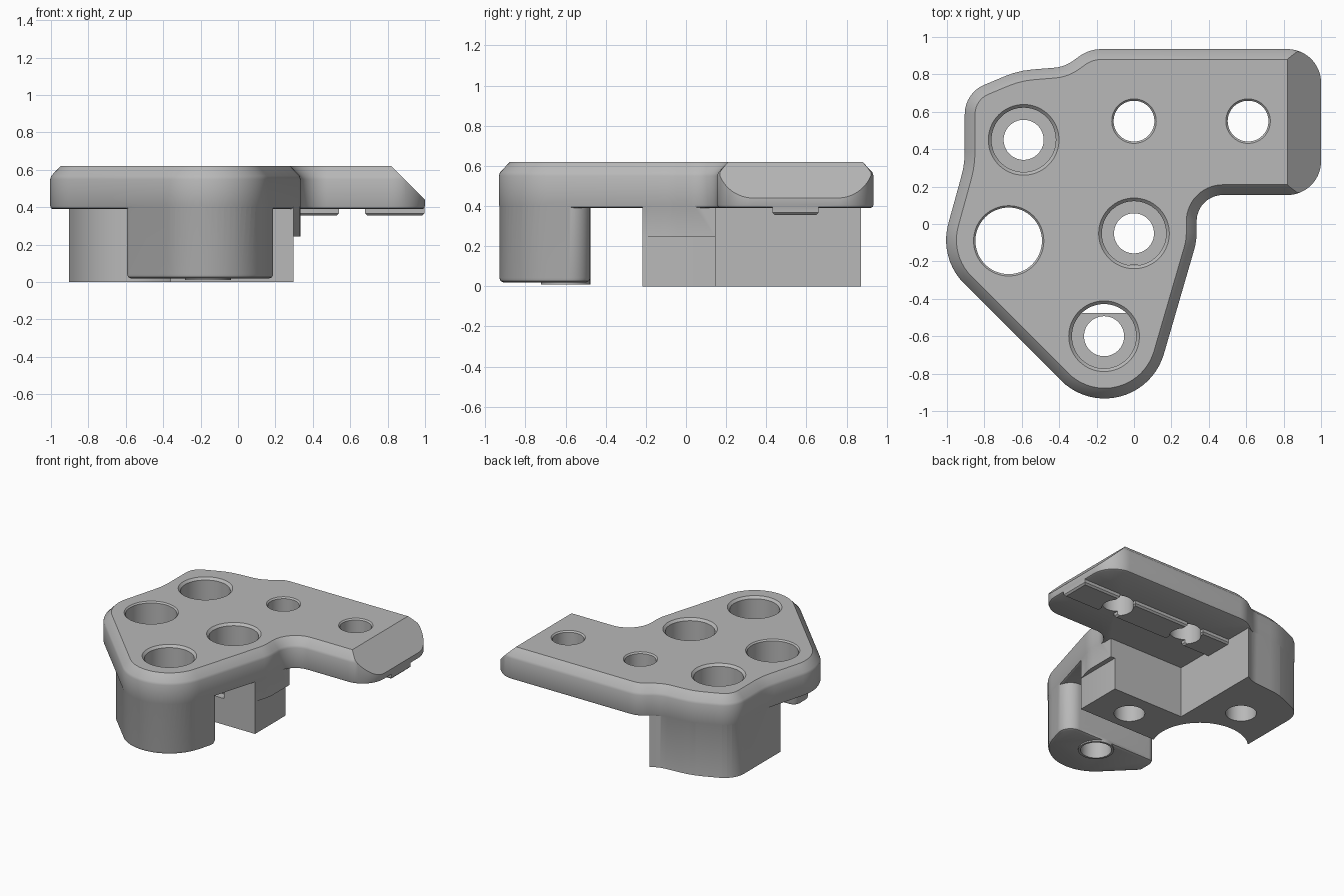
import bpy, bmesh, math
from mathutils import Vector

old = bpy.data.objects.get("Cube")
if old:
    bpy.data.objects.remove(old, do_unlink=True)

grey = bpy.data.materials.new("plain grey")
grey.use_nodes = True
grey.diffuse_color = (0.48, 0.48, 0.48, 1)
grey.node_tree.nodes["Principled BSDF"].inputs["Base Color"].default_value = (0.48, 0.48, 0.48, 1)


def rounded(corners):
    """Turn (x, y, radius) corners into a polygon with filleted corners."""
    pts = []
    n = len(corners)
    for i, (x, y, r) in enumerate(corners):
        p = Vector((x, y))
        a = (Vector(corners[i - 1][:2]) - p).normalized()
        b = (Vector(corners[(i + 1) % n][:2]) - p).normalized()
        if r == 0:
            pts.append(p)
            continue
        half = a.angle(b) / 2
        centre = p + (a + b).normalized() * (r / math.sin(half))
        start = p + a * (r / math.tan(half)) - centre
        end = p + b * (r / math.tan(half)) - centre
        turn = math.atan2(start.x * end.y - start.y * end.x, start.dot(end))
        steps = max(2, round(abs(turn) / math.radians(6)))
        for k in range(steps + 1):
            t = turn * k / steps
            c, s = math.cos(t), math.sin(t)
            pts.append(centre + Vector((c * start.x - s * start.y, s * start.x + c * start.y)))
    return pts


def inset(pts, d):
    """Move a counter-clockwise polygon inwards by d."""
    out = []
    for i, p in enumerate(pts):
        a = (p - pts[i - 1]).normalized()
        b = (pts[(i + 1) % len(pts)] - p).normalized()
        na, nb = Vector((-a.y, a.x)), Vector((-b.y, b.x))
        out.append(p + (na + nb) * (d / (1 + na.dot(nb))))
    return out


def skin(name, rings, cut=None):
    """Join rings of (points, z) into a closed solid, optionally sliced by a plane."""
    bm = bmesh.new()
    loops = [[bm.verts.new((p.x, p.y, z)) for p in pts] for pts, z in rings]
    for lo, hi in zip(loops, loops[1:]):
        for i in range(len(lo)):
            bm.faces.new((lo[i - 1], lo[i], hi[i], hi[i - 1]))
    bm.faces.new(loops[0][::-1])
    bm.faces.new(loops[-1])
    if cut:
        bmesh.ops.bisect_plane(bm, geom=bm.verts[:] + bm.edges[:] + bm.faces[:],
                               plane_co=cut[0], plane_no=cut[1], clear_outer=True)
        bmesh.ops.holes_fill(bm, edges=[e for e in bm.edges if e.is_boundary], sides=0)
    bmesh.ops.recalc_face_normals(bm, faces=bm.faces[:])
    mesh = bpy.data.meshes.new(name)
    bm.to_mesh(mesh)
    bm.free()
    mesh.materials.append(grey)
    obj = bpy.data.objects.new(name, mesh)
    bpy.context.collection.objects.link(obj)
    return obj


def loft(name, corners, levels, cut=None):
    pts = rounded(corners)
    return skin(name, [(inset(pts, d), z) for z, d in levels], cut)


def turned(name, x, y, profile):
    circle = [Vector((math.cos(t), math.sin(t))) for t in
              (math.tau * i / 64 for i in range(64))]
    return skin(name, [([Vector((x, y)) + p * r for p in circle], z) for r, z in profile])


def box(name, x0, x1, y0, y1, z0, z1):
    pts = [Vector(p) for p in ((x0, y0), (x1, y0), (x1, y1), (x0, y1))]
    return skin(name, [(pts, z0), (pts, z1)])


def combine(base, other, how):
    other.hide_render = True
    mod = base.modifiers.new(how, "BOOLEAN")
    mod.operation, mod.object, mod.solver = how, other, "EXACT"
    bpy.context.view_layer.objects.active = base
    bpy.ops.object.modifier_apply(modifier=mod.name)
    bpy.data.objects.remove(other, do_unlink=True)


# Top plate with chamfered rim and sloping arm end
back_curve = [(-.37, .84, .2), (-.62, .82, .5), (-.905, .70, .17)]
waist = (.335, -.092, .333)
outline = [(-1.044, -.183, .33), (.004, -1.231, .33), waist, (.335, .155, .14),
           (1, .155, .18), (1, .935, .18), (-.24, .935, .2)] + back_curve + [(-.905, .32, .5)]
rim = [(.39, .015), (.395, .005), (.407, 0), (.55, 0), (.568, .006), (.62, .055)]
bracket = loft("bracket_body", outline, rim, ((.82, 0, .62), (1, 0, 1)))

# Rear block under the plate, hollowed around the large hole and stepped at the side
block = loft("rear_block", [(-.3, .15, 0), (-.3, .875, 0)] + back_curve +
             [(-.905, -.22, 0), (.298, -.22, 0), waist, (.335, .15, 0)],
             [(0, .002), (.45, .002)])
combine(block, turned("clearance", -.67, -.09, [(.335, -.1), (.335, .392)]), "DIFFERENCE")
combine(block, box("side_step", .297, .6, -.4, .4, -.1, .245), "DIFFERENCE")
combine(bracket, block, "UNION")

# Front leg with a raised pad
leg = loft("front_leg", [(-.595, -.632, .05), (.004, -1.231, .33),
                         (.223, -.475, .1), (-.595, -.475, .06)],
           [(.02, .022), (.026, .008), (.042, .002), (.45, .002)])
combine(leg, turned("leg_pad", -.16, -.6, [(.123, .01), (.123, .06)]), "UNION")
combine(bracket, leg, "UNION")

# Locating rail below the arm, in three lengths
for x0, x1 in ((-.32, -.07), (.07, .54), (.68, .997)):
    rail = [(x0, .43, 0), (x1, .43, 0), (x1, .66, 0), (x0, .66, 0)]
    combine(bracket, loft("rail", rail, [(.355, .012), (.367, 0), (.42, 0)]), "UNION")

# Counterbored bolt holes
for x, y in ((-.59, .45), (0, -.05), (-.16, -.6)):
    combine(bracket, turned("bolt_hole", x, y, [(.107, -.1), (.107, .2), (.172, .2),
            (.172, .603), (.189, .62), (.189, .7)]), "DIFFERENCE")

# Arm holes and the large clearance hole
for x, y, r in ((0, .55, .109), (.61, .55, .109), (-.67, -.09, .178)):
    combine(bracket, turned("through_hole", x, y, [(r, .2), (r, .61), (r + .01, .62),
            (r + .01, .7)]), "DIFFERENCE")

bpy.ops.object.select_all(action="DESELECT")
bracket.select_set(True)
bpy.context.view_layer.objects.active = bracket
bpy.ops.object.shade_smooth_by_angle(angle=math.radians(32))
